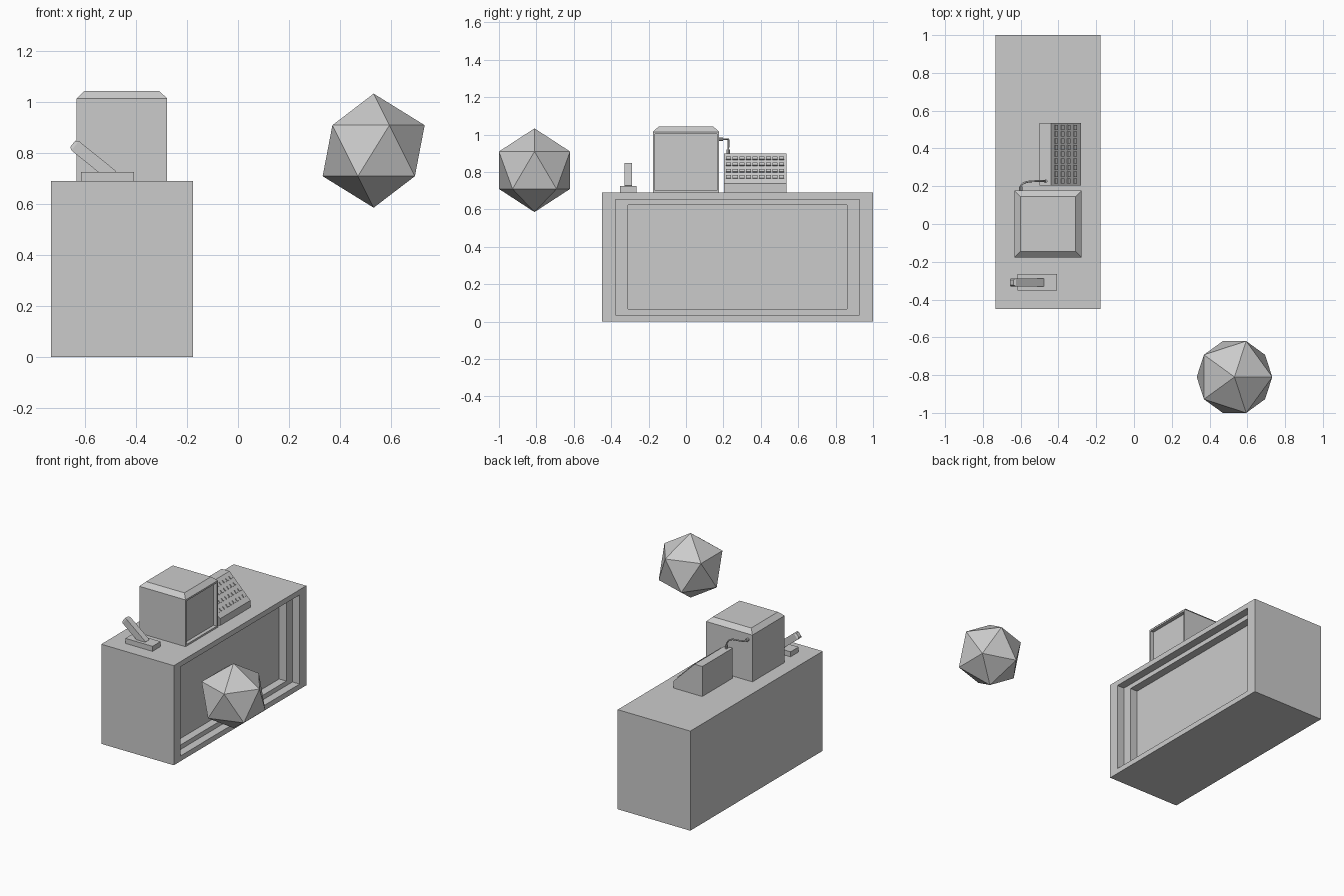
import bpy, bmesh
from math import atan2
from mathutils import Vector, Matrix

if "Cube" in bpy.data.objects:
    bpy.data.objects.remove(bpy.data.objects["Cube"])


def finish(name, bm):
    bmesh.ops.recalc_face_normals(bm, faces=bm.faces)
    mesh = bpy.data.meshes.new(name)
    bm.to_mesh(mesh)
    bm.free()
    ob = bpy.data.objects.new(name, mesh)
    bpy.context.collection.objects.link(ob)
    return ob


def block(lo, hi, bm=None, rot=None):
    """Axis-aligned box from corner to corner."""
    bm = bm or bmesh.new()
    lo, hi = Vector(lo), Vector(hi)
    m = Matrix.Translation((lo + hi) / 2)
    if rot:
        m = m @ rot
    bmesh.ops.create_cube(bm, size=1, matrix=m @ Matrix.Diagonal((*(hi - lo), 1)))
    bm.normal_update()
    return bm


def side(bm, axis):
    """Face pointing furthest along an axis."""
    return max(bm.faces, key=lambda f: f.normal.dot(axis) * 10 + f.calc_center_median().dot(axis))


def recess(bm, face, margin_y, margin_z, depth):
    """Inset a +x face by its own margins and sink it."""
    bmesh.ops.inset_individual(bm, faces=[face], thickness=0.001)
    c = face.calc_center_median()
    for v in face.verts:
        v.co.y -= (margin_y - 0.001) * (1 if v.co.y > c.y else -1)
        v.co.z -= (margin_z - 0.001) * (1 if v.co.z > c.z else -1)
    new = bmesh.ops.extrude_discrete_faces(bm, faces=[face])["faces"][0]
    for v in new.verts:
        v.co.x -= depth
    return new


def cap(bm, inset, height):
    """Chamfered cap on the top face."""
    top = bmesh.ops.extrude_discrete_faces(bm, faces=[side(bm, Vector((0, 0, 1)))])["faces"][0]
    c = top.calc_center_median()
    for v in top.verts:
        v.co.x -= inset * (1 if v.co.x > c.x else -1)
        v.co.y -= inset * (1 if v.co.y > c.y else -1)
        v.co.z += height


X = Vector((1, 0, 0))
DESK = 0.69

# Desk with a stepped recessed panel
bm = block((-0.733, -0.45, 0), (-0.177, 1.0, DESK))
face = recess(bm, side(bm, X), 0.073, 0.0365, 0.055)
recess(bm, face, 0.067, 0.032, 0.055)
finish("desk", bm)

# Monitor with chamfered top and sunken screen
bm = block((-0.633, -0.177, DESK), (-0.278, 0.177, 1.014))
screen = side(bm, X)
cap(bm, 0.031, 0.029)
recess(bm, screen, 0.012, 0.012, 0.025)
finish("monitor", bm)

# Sloped keyboard body
bm = bmesh.new()
profile = [(-0.5, DESK), (-0.28, DESK), (-0.28, 0.738), (-0.44, 0.898), (-0.5, 0.898)]
f = bm.faces.new([bm.verts.new((x, 0.203, z)) for x, z in profile])
new = bmesh.ops.extrude_face_region(bm, geom=[f])["geom"]
bmesh.ops.translate(bm, vec=(0, 0.333, 0), verts=[v for v in new if isinstance(v, bmesh.types.BMVert)])
finish("keyboard", bm)

# Rows of small keys on the slope
bm = bmesh.new()
tilt = Matrix.Rotation(atan2(1, 1), 4, 'Y')
for row in range(4):
    for col in range(9):
        c = Vector((-0.414 + row * 0.0335, 0.228 + col * 0.0354, 0.872 - row * 0.0335))
        h = Vector((0.01, 0.0135, 0.006))
        block(c - h, c + h, bm, tilt)
finish("keys", bm)

# Lever base and tilted lever
finish("lever_base", block((-0.616, -0.353, DESK), (-0.408, -0.265, 0.725)))
bm = block((-0.0235, -0.021, -0.2), (0.0235, 0.021, -0.012))
cap(bm, 0.008, 0.012)
direction = Vector((-0.778, 0, 0.628))
bm.transform(Matrix.Translation((-0.648, -0.309, 0.836)) @ Matrix.Rotation(atan2(direction.x, direction.z), 4, 'Y'))
finish("lever", bm)

# Cable and its two plugs
curve = bpy.data.curves.new("cable", 'CURVE')
curve.dimensions = '3D'
curve.bevel_depth = 0.005
curve.bevel_resolution = 1
curve.resolution_u = 5
curve.use_fill_caps = True
sp = curve.splines.new('BEZIER')
path = [(-0.6, 0.19, 0.975), (-0.54, 0.226, 0.975), (-0.468, 0.226, 0.91)]
sp.bezier_points.add(len(path) - 1)
handles = [(0, 0.025, 0), (0.04, 0.003, 0), (0, 0, -0.045)]
for p, co, h in zip(sp.bezier_points, path, handles):
    p.handle_left_type = p.handle_right_type = 'FREE'
    p.co = co
    p.handle_left = Vector(co) - Vector(h)
    p.handle_right = Vector(co) + Vector(h)
bpy.context.collection.objects.link(bpy.data.objects.new("cable", curve))

for name, loc, rot in (("monitor_plug", (-0.6, 0.187, 0.975), (1.5708, 0, 0)),
                       ("keyboard_plug", (-0.468, 0.226, 0.908), (0, 0, 0))):
    bpy.ops.mesh.primitive_cylinder_add(vertices=8, radius=0.01, depth=0.022, location=loc, rotation=rot)
    bpy.context.object.name = name

# Floating faceted ball
bpy.ops.mesh.primitive_ico_sphere_add(subdivisions=1, radius=0.2236, location=(0.532, -0.81, 0.809))
bpy.context.object.name = "faceted_ball"
